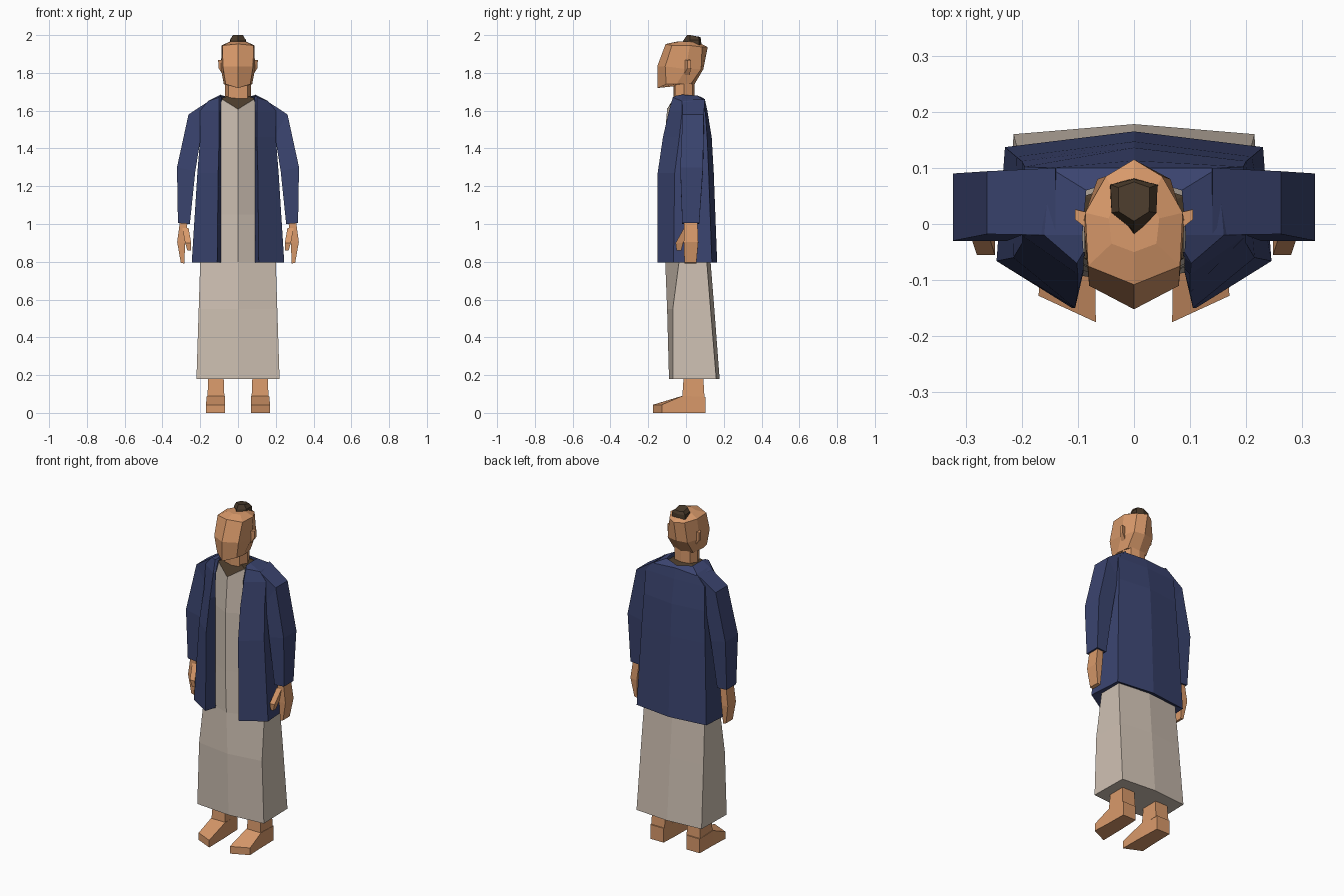
import bpy, bmesh


def material(name, rgb):
    m = bpy.data.materials.new(name)
    m.diffuse_color = (*rgb, 1)
    return m


SKIN = material("skin", (0.69, 0.32, 0.145))
LINEN = material("linen", (0.62, 0.53, 0.45))
NAVY = material("navy cloth", (0.043, 0.058, 0.16))
BROWN = material("dark brown", (0.068, 0.043, 0.024))


def loft(name, rings, mat, closed=True):
    """Skin a stack of equal-length point rings; closed ones get end caps."""
    bm = bmesh.new()
    vr = [[bm.verts.new(p) for p in r] for r in rings]
    n = len(rings[0])
    for a, b in zip(vr, vr[1:]):
        for i in range(n if closed else n - 1):
            j = (i + 1) % n
            bm.faces.new((a[i], a[j], b[j], b[i]))
    if closed:
        bm.faces.new(vr[0][::-1])
        bm.faces.new(vr[-1])
        bmesh.ops.recalc_face_normals(bm, faces=bm.faces)
    me = bpy.data.meshes.new(name)
    bm.to_mesh(me)
    bm.free()
    me.materials.append(mat)
    ob = bpy.data.objects.new(name, me)
    bpy.context.collection.objects.link(ob)


def sym(z, *half):
    """Mirror a half ring (front to back) across x; a point may carry its own z."""
    pts = [(p[0], p[1], p[2] if len(p) > 2 else z) for p in half]
    return pts + [(-x, y, h) for x, y, h in reversed(pts) if x > 0]


def limb(name, boxes, mat):
    """Four-sided limb on both sides: (x inner, z inner, x outer, z outer, y front, y back)."""
    for side, s in (("right", 1), ("left", -1)):
        loft(side + "_" + name,
             [[(s * xi, y0, zi), (s * xo, y0, zo), (s * xo, y1, zo), (s * xi, y1, zi)]
              for xi, zi, xo, zo, y0, y1 in boxes], mat)


# Head
loft("head", [
    sym(1.74, (0, -.15, 1.72), (.065, -.105), (.075, -.05), (.065, .025), (0, .045)),
    sym(1.82, (0, -.152, 1.835), (.08, -.11, 1.835), (.09, 0), (.065, .08), (0, .092)),
    sym(1.945, (0, -.108, 1.953), (.082, -.075), (.087, .02), (.05, .085, 1.937), (0, .115, 1.937)),
    sym(1.965, (0, -.05), (.04, -.035), (.045, .01), (.03, .045), (0, .055)),
], SKIN)
loft("neck", [sym(z, (0, -.065), (.05, -.058), (.07, -.01), (.05, .035), (0, .045))
              for z in (1.58, 1.76)], SKIN)

# Top knot
loft("hair_bun", [
    sym(1.945, (0, -.022, 1.958), (.036, .02), (.043, .07, 1.935), (0, .082, 1.935)),
    sym(1.975, (0, -.012), (.04, .02), (.042, .07), (0, .08)),
    sym(2.0, (0, .005), (.027, .022), (.028, .065, 1.99), (0, .075, 1.99)),
], BROWN)

# Ears
limb("ear", [(.08, 1.79, .08, 1.87, -.012, .02), (.103, 1.825, .105, 1.868, .008, .026)], SKIN)

# Dark inner collar
loft("collar", [
    sym(1.665, (0, -.102, 1.607), (.088, -.062), (.088, .05), (0, .08)),
    sym(1.675, (0, -.062, 1.668), (.06, -.05), (.06, .035), (0, .05)),
], BROWN)

# Long robe
loft("robe", [
    sym(.18, (0, -.09), (.22, -.07), (.215, .16), (0, .178)),
    sym(.55, (0, -.1), (.208, -.07), (.207, .13), (0, .15)),
    sym(.8, (0, -.11), (.2, -.037), (.2, .11), (0, .13)),
    sym(1.05, (0, -.12), (.18, -.03), (.18, .09), (0, .1)),
    sym(1.4, (0, -.118), (.17, -.03), (.17, .09), (0, .105)),
    sym(1.66, (0, -.1, 1.608), (.085, -.06), (.085, .05), (0, .075)),
], LINEN)

# Open jacket, from hem underside up to the neckline
loft("jacket", [
    sym(.81, (.09, -.08), (.11, -.09), (.195, -.04), (.195, .108), (0, .128)),
    sym(.795, (.09, -.085), (.11, -.15), (.245, -.066), (.23, .137), (0, .165)),
    sym(1.27, (.09, -.085), (.105, -.15), (.215, -.06), (.21, .12), (0, .147)),
    sym(1.46, (.09, -.085), (.1, -.122), (.2, -.035), (.2, .112), (0, .136)),
    sym(1.6, (.09, -.08), (.1, -.09), (.2, -.02), (.195, .102), (0, .113)),
    sym(1.66, (.09, -.06), (.102, -.07, 1.67), (.16, -.02, 1.65), (.15, .1, 1.65), (0, .1)),
    sym(1.68, (.086, -.05, 1.66), (.09, -.05), (.092, -.02, 1.685), (.085, .06), (0, .085, 1.67)),
], NAVY, closed=False)

# Sleeves
limb("sleeve", [
    (.11, 1.46, .14, 1.66, -.02, .1),
    (.195, 1.47, .262, 1.58, -.018, .094),
    (.226, 1.28, .323, 1.3, -.03, .09),
    (.255, 1.0, .318, 1.005, -.02, .07),
], NAVY)

# Hands
limb("hand", [
    (.265, 1.03, .305, 1.03, -.01, .06),
    (.28, .9, .322, .905, -.012, .065),
    (.284, .79, .303, .795, -.008, .055),
], SKIN)
limb("thumb", [
    (.262, .98, .295, .98, -.01, .03),
    (.248, .9, .28, .9, -.055, -.015),
    (.25, .86, .268, .86, -.05, -.025),
], SKIN)

# Legs and feet
limb("leg", [
    (.08, .3, .152, .3, -.005, .085),
    (.072, .08, .162, .08, -.02, .098),
], SKIN)
for side, s in (("right", 1), ("left", -1)):
    loft(side + "_foot", [
        [(s * xi, yi, 0), (s * xo, yo, 0), (s * xo, yo, h), (s * xi, yi, h)]
        for xi, yi, xo, yo, h in ((.075, .104, .163, .104, .085),
                                  (.07, -.02, .165, -.018, .09),
                                  (.068, -.175, .17, -.128, .043))], SKIN)
